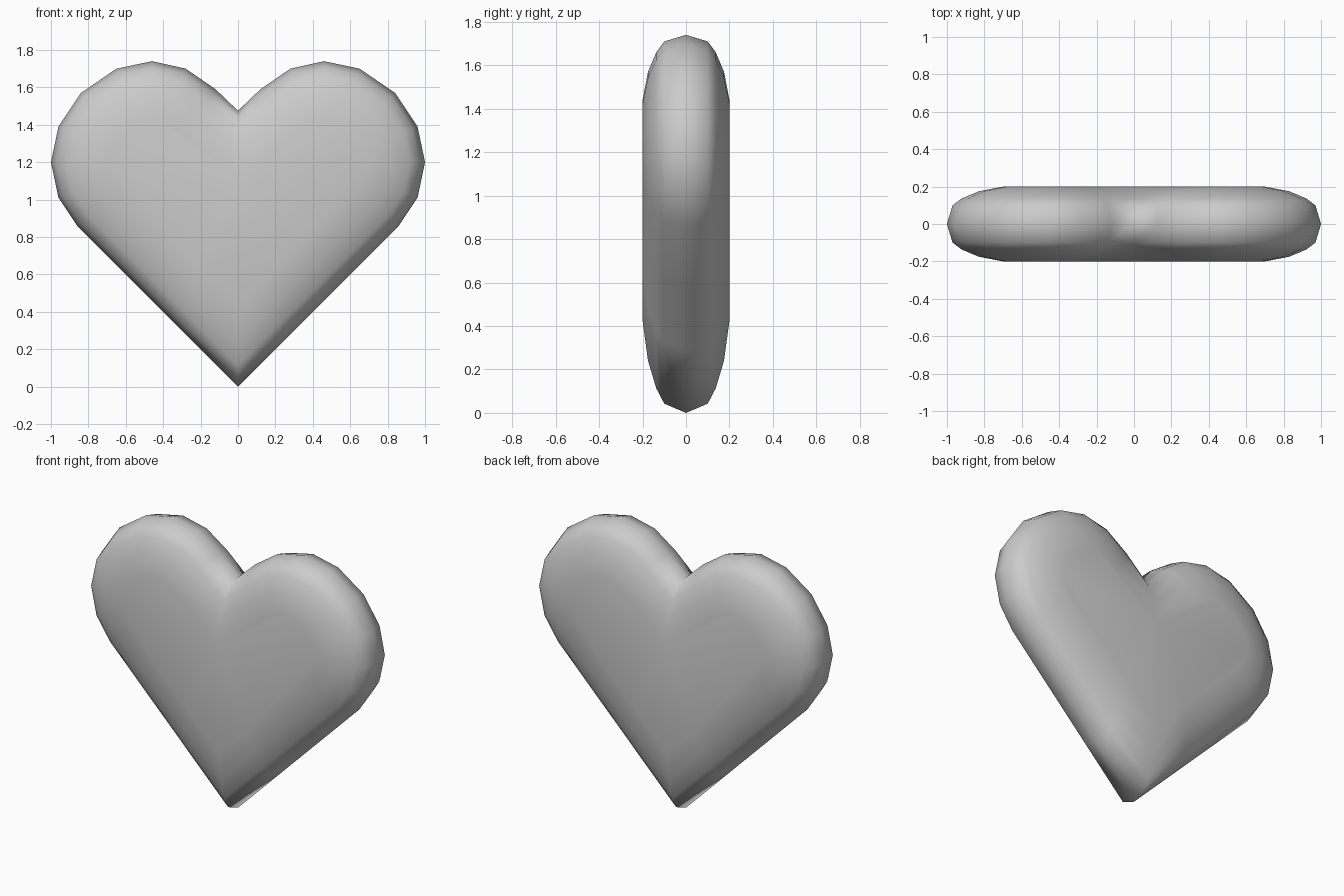
import bpy, bmesh
from mathutils import Vector

if "Cube" in bpy.data.objects:
    bpy.data.objects.remove(bpy.data.objects["Cube"])

INSET = 0.30
C = Vector((0.46, 1.20))     # lobe centre

# right half of the outline, from notch to lower end of the lobe
lobe = [Vector(p) for p in ((0.12, 1.59), (0.28, 1.70), (0.46, 1.74), (0.65, 1.70),
                            (0.84, 1.57), (0.96, 1.39), (1.0, 1.20), (0.96, 1.01), (0.86, 0.86))]
pairs = [(Vector((0, 1.475)), Vector((0, 1.12)))]                 # notch
pairs += [(p, p + (C - p).normalized() * INSET) for p in lobe]    # lobe
tip = (Vector((0, 0)), Vector((0, INSET * 1.414)))
last = pairs[-1]
for t in (0.33, 0.67):                                            # straight side
    pairs.append((last[0].lerp(tip[0], t), last[1].lerp(tip[1], t)))
pairs.append(tip)

# mirror to the left half
flip = lambda v: Vector((-v.x, v.y))
pairs += [(flip(a), flip(b)) for a, b in reversed(pairs[1:-1])]

# rounded cross-section: (inset distance, depth)
half = [(0.03, 0.10), (0.08, 0.137), (0.17, 0.175), (0.30, 0.20)]
section = [(d, -y) for d, y in reversed(half)] + [(0, 0)] + half

bm = bmesh.new()
rings = []
for d, y in section:
    ring = []
    for a, b in pairs:
        p = a.lerp(b, d / INSET)
        ring.append(bm.verts.new((p.x, y, p.y)))
    rings.append(ring)
n = len(pairs)
for r, s in zip(rings, rings[1:]):
    for i in range(n):
        j = (i + 1) % n
        bm.faces.new((r[i], r[j], s[j], s[i]))
# flat front and back
bm.faces.new(rings[0])
bm.faces.new(rings[-1])
bmesh.ops.recalc_face_normals(bm, faces=bm.faces)
for f in bm.faces:
    f.smooth = True

mesh = bpy.data.meshes.new("heart")
bm.to_mesh(mesh)
bm.free()
heart = bpy.data.objects.new("heart", mesh)
bpy.context.collection.objects.link(heart)
